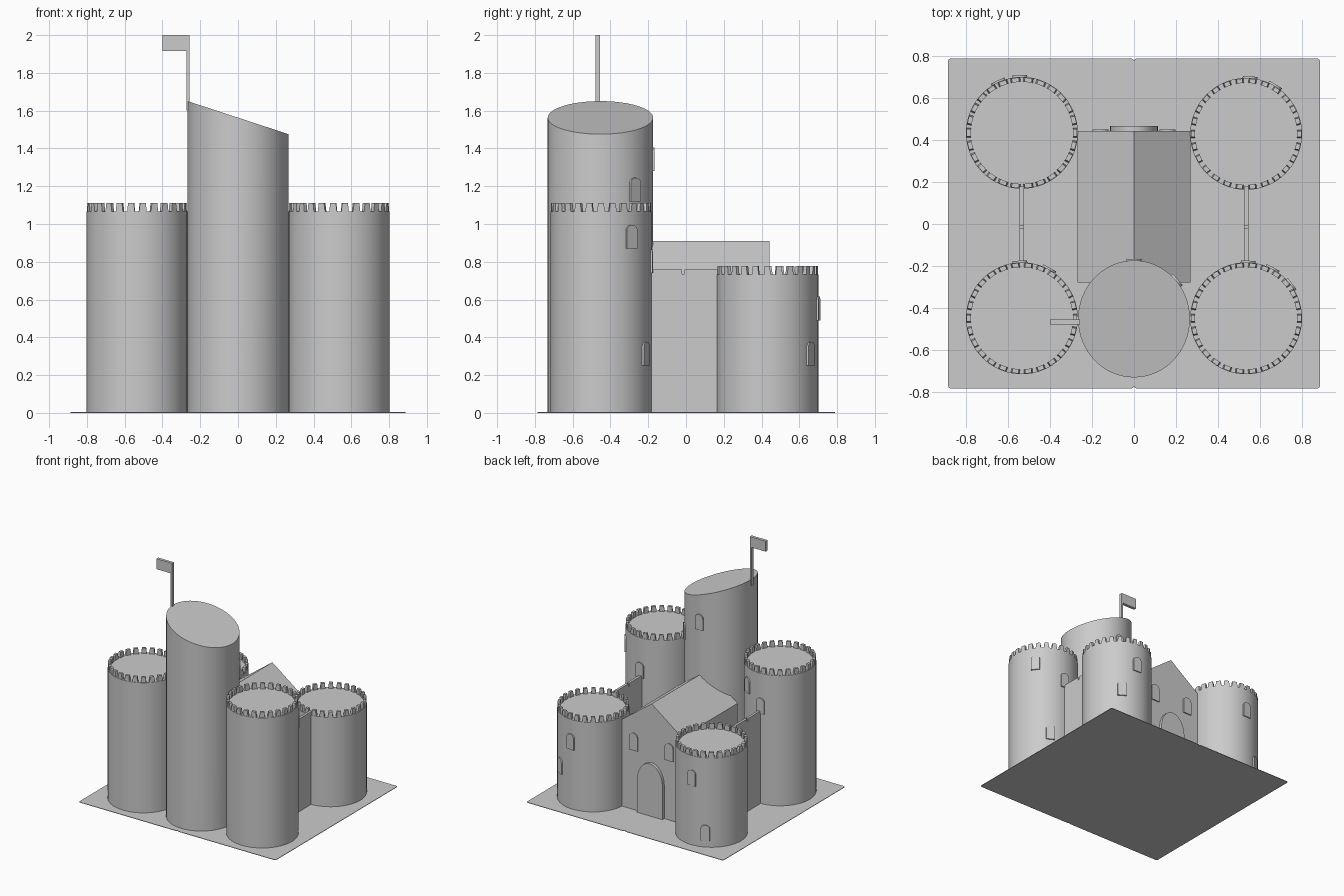
import bpy, bmesh, math
from mathutils import Matrix, Vector

if "Cube" in bpy.data.objects:
    bpy.data.objects.remove(bpy.data.objects["Cube"])

stone = bpy.data.materials.new("pale_stone")
stone.use_nodes = True
GREY = (0.6, 0.6, 0.6, 1)
stone.diffuse_color = GREY
stone.node_tree.nodes["Principled BSDF"].inputs["Base Color"].default_value = GREY


def finish(name, bm, smooth=False):
    bmesh.ops.recalc_face_normals(bm, faces=bm.faces)
    mesh = bpy.data.meshes.new(name)
    bm.to_mesh(mesh)
    bm.free()
    mesh.materials.append(stone)
    ob = bpy.data.objects.new(name, mesh)
    bpy.context.collection.objects.link(ob)
    if smooth:
        bpy.ops.object.select_all(action='DESELECT')
        ob.select_set(True)
        bpy.context.view_layer.objects.active = ob
        bpy.ops.object.shade_smooth_by_angle(angle=math.radians(30))
    return ob


def add_box(bm, lo, hi):
    lo, hi = Vector(lo), Vector(hi)
    mat = Matrix.Translation((lo + hi) / 2) @ Matrix.Diagonal((*(hi - lo), 1))
    return bmesh.ops.create_cube(bm, size=1, matrix=mat)["verts"]


def box(name, lo, hi):
    bm = bmesh.new()
    add_box(bm, lo, hi)
    return finish(name, bm)


def extrude_profile(name, points, y0, y1, matrix=Matrix(), smooth=False):
    # closed (x, z) outline pushed along y
    bm = bmesh.new()
    face = bm.faces.new([bm.verts.new((x, y0, z)) for x, z in points])
    ext = bmesh.ops.extrude_face_region(bm, geom=[face])["geom"]
    moved = [v for v in ext if isinstance(v, bmesh.types.BMVert)]
    bmesh.ops.translate(bm, verts=moved, vec=(0, y1 - y0, 0))
    bm.transform(matrix)
    return finish(name, bm, smooth)


def arch(name, width, height, rise, y0, y1, matrix):
    # straight jambs topped by a half ellipse
    pts = [(-width / 2, 0), (width / 2, 0)]
    for i in range(13):
        a = math.pi * i / 12
        pts.append((width / 2 * math.cos(a), height - rise + rise * math.sin(a)))
    extrude_profile(name, pts, y0, y1, matrix, True)


def tower_window(name, centre, degrees, z, radius):
    turn = Matrix.Rotation(math.radians(degrees - 90), 4, 'Z')
    place = Matrix.Translation((*centre, z - 0.06)) @ turn
    arch(name, 0.07, 0.125, 0.03, radius - 0.02, radius + 0.008, place)


def cylinder(bm, centre, radius, height):
    place = Matrix.Translation((*centre, height / 2))
    return bmesh.ops.create_cone(bm, cap_ends=True, segments=64, radius1=radius,
                                 radius2=radius, depth=height, matrix=place)["verts"]


R = 0.267
MERLONS = 26


def tower(name, centre, height, windows, merlon_width):
    bm = bmesh.new()
    cylinder(bm, centre, R, height)
    finish(name, bm, True)
    # ring of tapered battlements
    bm = bmesh.new()
    for i in range(MERLONS):
        w = merlon_width / 2
        verts = add_box(bm, (R - 0.024, -w, -0.005), (R - 0.003, w, 0.045))
        for v in verts:
            if v.co.z > 0:
                v.co.y *= 0.72
        spin = Matrix.Rotation(math.tau * i / MERLONS, 4, 'Z')
        bmesh.ops.transform(bm, verts=verts,
                            matrix=Matrix.Translation((*centre, height)) @ spin)
    finish(name + "_battlements", bm)
    for i, (degrees, z) in enumerate(windows):
        tower_window(f"{name}_window_{i + 1}", centre, degrees, z, R)


# ground plate in two halves with clipped corners
for side, label in ((-1, "right"), (1, "left")):
    bm = bmesh.new()
    add_box(bm, (min(0, side * 0.888), -0.785, 0), (max(0, side * 0.888), 0.79, 0.004))
    corners = [e for e in bm.edges if abs(e.verts[0].co.z - e.verts[1].co.z) > 0.001]
    bmesh.ops.bevel(bm, geom=corners, offset=0.015, segments=3, profile=0.5,
                    affect='EDGES')
    finish("ground_plate_" + label, bm)

# corner towers
tower("front_left_tower", (0.535, -0.45), 1.065, [(37, 0.93), (62, 0.31), (88, 0.80)], 0.042)
tower("front_right_tower", (-0.535, -0.45), 1.065, [(61, 0.92), (92, 0.80)], 0.042)
tower("back_left_tower", (0.535, 0.43), 0.732, [(59, 0.31), (86, 0.55)], 0.038)
tower("back_right_tower", (-0.535, 0.435), 0.732, [(92, 0.55), (115, 0.12)], 0.048)

# keep with a slanted top
KEEP = (0, -0.453)
bm = bmesh.new()
for v in cylinder(bm, KEEP, R, 1.56):
    v.co.y = KEEP[1] + (v.co.y - KEEP[1]) * 1.045
    if v.co.z > 1:
        v.co.z = 1.563 - 0.328 * v.co.x
finish("keep", bm, True)
tower_window("keep_window_1", KEEP, 42, 1.18, 0.273)
tower_window("keep_window_2", KEEP, 90, 1.34, 0.279)

# flag
box("flag_pole", (-0.272, -0.479, 1.6), (-0.258, -0.455, 2.0))
box("flag", (-0.40, -0.479, 1.915), (-0.262, -0.455, 2.0))

# gabled hall
extrude_profile("hall", [(-0.27, 0), (0.27, 0), (0.27, 0.71), (0, 0.91), (-0.27, 0.71)],
                -0.28, 0.443)
arch("hall_door", 0.23, 0.43, 0.16, 0.43, 0.467, Matrix())
for side, label in ((-1, "right"), (1, "left")):
    arch("hall_window_" + label, 0.075, 0.14, 0.035, 0.43, 0.452,
         Matrix.Translation((side * 0.16, 0, 0.49)))
    # curtain wall with a narrow notch at mid length
    x = side * 0.536
    bm = bmesh.new()
    add_box(bm, (x - 0.01, -0.2, 0), (x + 0.01, -0.02, 0.76))
    add_box(bm, (x - 0.01, -0.02, 0), (x + 0.01, -0.008, 0.735))
    add_box(bm, (x - 0.01, -0.008, 0), (x + 0.01, 0.18, 0.76))
    finish("curtain_wall_" + label, bm)
